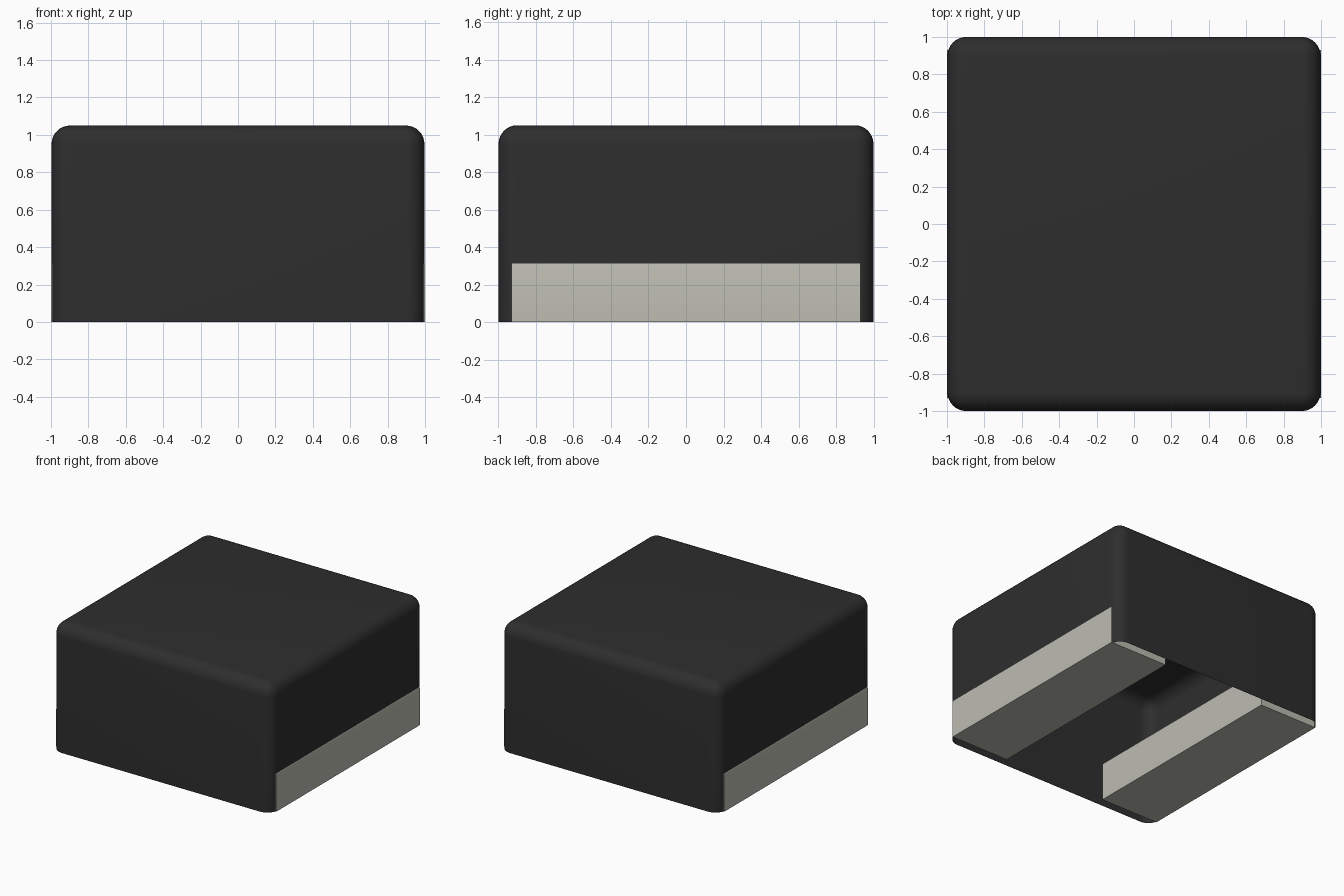
import bpy, bmesh, math
from mathutils import Vector

default = bpy.data.objects.get("Cube")
if default:
    bpy.data.objects.remove(default, do_unlink=True)


def make_material(name, rgb):
    mat = bpy.data.materials.new(name)
    mat.use_nodes = True
    mat.diffuse_color = (*rgb, 1)
    bsdf = mat.node_tree.nodes["Principled BSDF"]
    bsdf.inputs["Base Color"].default_value = (*rgb, 1)
    bsdf.inputs["Roughness"].default_value = 0.6
    return mat


def make_box(name, size, centre, mat, pick_edges, radius, segments, open_bottom=False):
    """Box with the chosen edges rounded."""
    bm = bmesh.new()
    bmesh.ops.create_cube(bm, size=1)
    for v in bm.verts:
        v.co = Vector(a * b for a, b in zip(v.co, size)) + Vector(centre)
    if open_bottom:
        low = [f for f in bm.faces if f.normal.z < -0.9]
        bmesh.ops.delete(bm, geom=low, context="FACES_ONLY")
    bmesh.ops.bevel(bm, geom=[e for e in bm.edges if pick_edges(e)], offset=radius,
                    segments=segments, profile=0.5, affect="EDGES")
    mesh = bpy.data.meshes.new(name)
    bm.to_mesh(mesh)
    bm.free()
    mesh.materials.append(mat)
    obj = bpy.data.objects.new(name, mesh)
    bpy.context.collection.objects.link(obj)
    bpy.ops.object.select_all(action="DESELECT")
    obj.select_set(True)
    bpy.context.view_layer.objects.active = obj
    bpy.ops.object.shade_smooth_by_angle(angle=math.radians(35))
    return obj


black = make_material("matte black", (0.027, 0.027, 0.027))
grey = make_material("warm light grey", (0.50, 0.50, 0.44))

# Hollow cover, open underneath, rounded everywhere but the bottom rim
make_box("cover", (1.994, 2.0, 1.05), (0, 0, 0.525), black,
         lambda e: max(v.co.z for v in e.verts) > 0.5, 0.1, 8, open_bottom=True)

# Side blocks, flush with the cover walls, with slightly eased upper corners
for side, label in ((1, "left"), (-1, "right")):
    make_box(label + "_side_block", (0.53, 1.86, 0.315), (side * 0.735, 0, 0.1575), grey,
             lambda e: min(v.co.z for v in e.verts) > 0.2, 0.01, 2)
